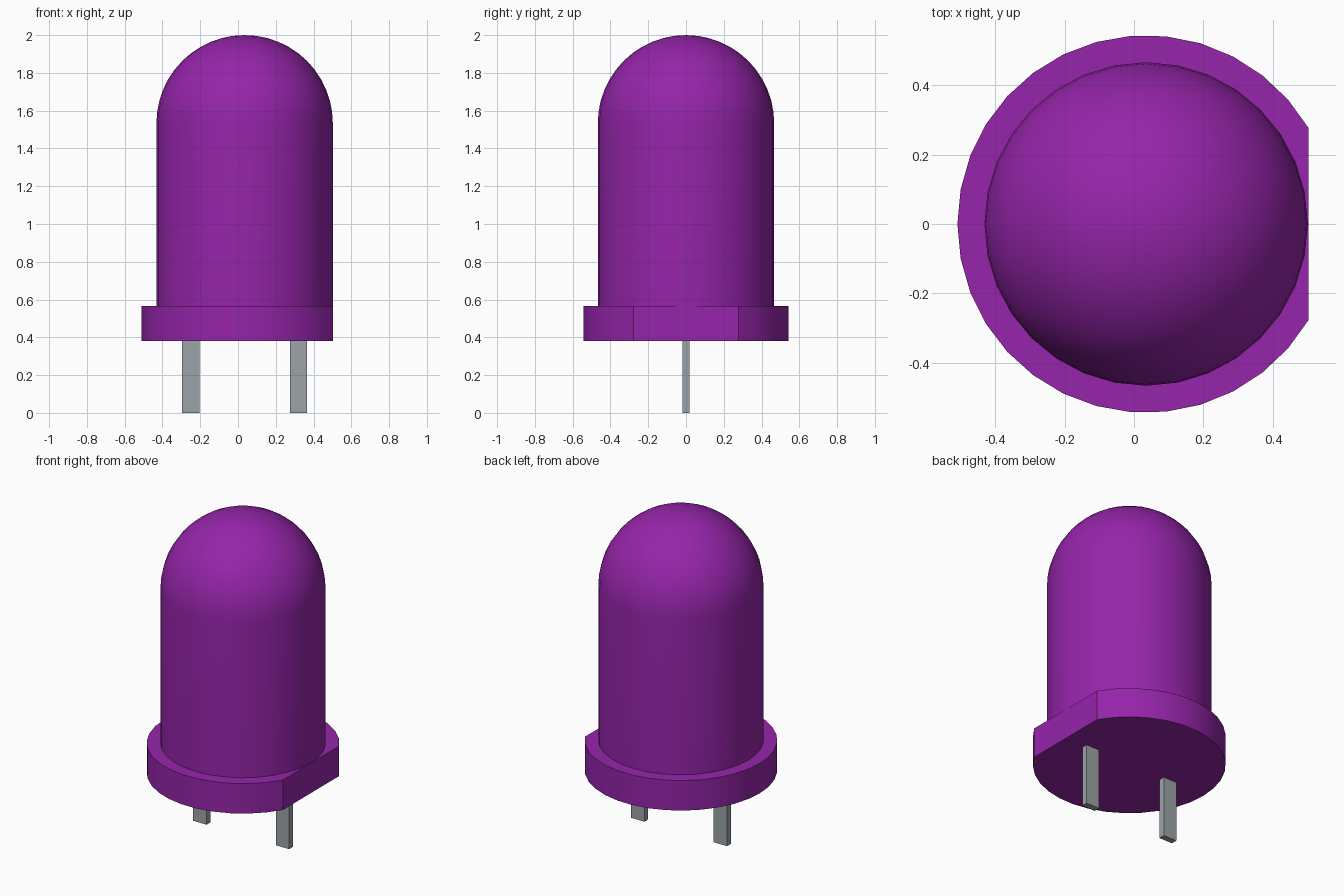
import bpy, bmesh
from math import sin, cos, pi, radians

cube = bpy.data.objects.get("Cube")
if cube:
    bpy.data.objects.remove(cube, do_unlink=True)

AXIS_X = 0.035           # centre of the round parts
BASE_Z, RIM_Z = 0.38, 0.567


def material(name, rgb, roughness=0.5):
    mat = bpy.data.materials.new(name)
    mat.use_nodes = True
    mat.diffuse_color = (*rgb, 1)
    bsdf = mat.node_tree.nodes["Principled BSDF"]
    bsdf.inputs["Base Color"].default_value = (*rgb, 1)
    bsdf.inputs["Roughness"].default_value = roughness
    return mat


def finish(name, bm, mat, smooth_angle=None):
    bmesh.ops.recalc_face_normals(bm, faces=bm.faces[:])
    mesh = bpy.data.meshes.new(name)
    bm.to_mesh(mesh)
    bm.free()
    mesh.materials.append(mat)
    obj = bpy.data.objects.new(name, mesh)
    bpy.context.collection.objects.link(obj)
    if smooth_angle:
        bpy.ops.object.select_all(action='DESELECT')
        obj.select_set(True)
        bpy.context.view_layer.objects.active = obj
        bpy.ops.object.shade_smooth_by_angle(angle=radians(smooth_angle))
    return obj


def extruded(name, outline, z0, z1, mat, smooth_angle=None):
    bm = bmesh.new()
    face = bm.faces.new([bm.verts.new((x, y, z0)) for x, y in outline])
    top = bmesh.ops.extrude_face_region(bm, geom=[face], use_keep_orig=True)
    for v in top["geom"]:
        if isinstance(v, bmesh.types.BMVert):
            v.co.z = z1
    return finish(name, bm, mat, smooth_angle)


def lathe(name, profile, sides, mat, smooth_angle):
    bm = bmesh.new()
    verts = [bm.verts.new((r, 0, z)) for r, z in profile]
    edges = [bm.edges.new(pair) for pair in zip(verts, verts[1:])]
    bmesh.ops.spin(bm, geom=verts + edges, cent=(0, 0, 0), axis=(0, 0, 1),
                   angle=2 * pi, steps=sides, use_duplicate=False)
    bmesh.ops.remove_doubles(bm, verts=bm.verts[:], dist=0.0005)
    bmesh.ops.translate(bm, verts=bm.verts[:], vec=(AXIS_X, 0, 0))
    return finish(name, bm, mat, smooth_angle)


purple = material("purple plastic", (0.30, 0.018, 0.40))
grey = material("grey metal", (0.33, 0.37, 0.39))

# Rim: a disc with one flat side facing +x
RIM_R, FLAT, STEPS = 0.545, radians(30.6), 28
arc = [FLAT + (2 * pi - 2 * FLAT) * i / STEPS for i in range(STEPS + 1)]
extruded("rim", [(AXIS_X + RIM_R * cos(a), RIM_R * sin(a)) for a in arc],
         BASE_Z, RIM_Z, purple, 25)

# Bulb: straight wall ending in a hemispherical dome
R, DOME_Z, RINGS = 0.467, 1.533, 12
dome = [(R * cos(pi / 2 * i / RINGS), DOME_Z + R * sin(pi / 2 * i / RINGS))
        for i in range(RINGS + 1)]
lathe("bulb", [(R, RIM_Z)] + dome, 32, purple, 30)

# Two flat metal legs
for name, side in (("right_leg", -1), ("left_leg", 1)):
    x = AXIS_X + side * 0.285
    extruded(name, [(x + sx * 0.046, sy * 0.019)
                    for sx, sy in ((-1, -1), (1, -1), (1, 1), (-1, 1))],
             0, BASE_Z, grey)
